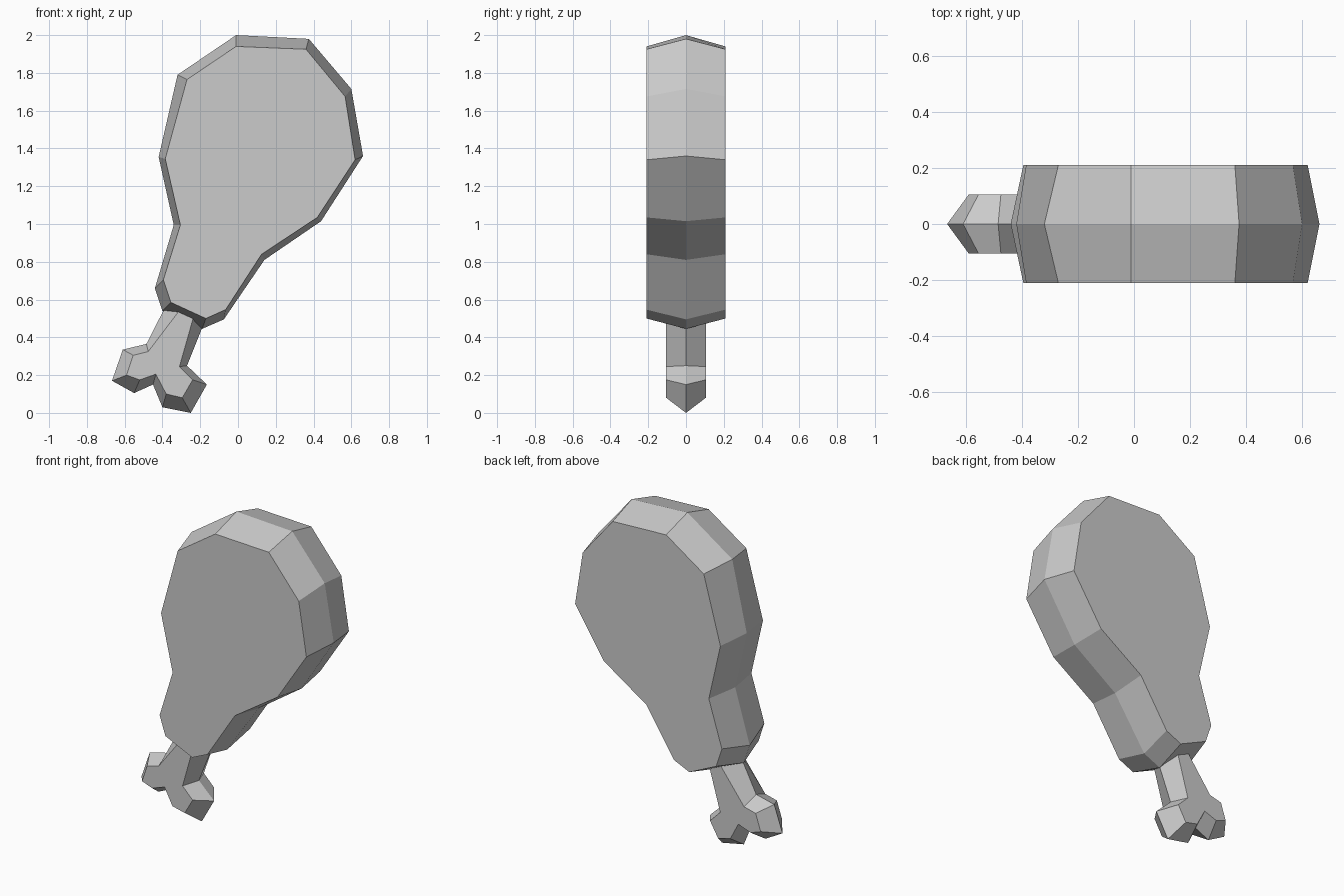
import bpy
import bmesh


def bevelled_slab(name, profile, half_depth):
    """Slab with a wide rim profile at y=0 and a smaller one on both flat sides.
    Each profile row is (rim x, rim z, side x, side z)."""
    bm = bmesh.new()
    front = [bm.verts.new((p[2], -half_depth, p[3])) for p in profile]
    rim = [bm.verts.new((p[0], 0, p[1])) for p in profile]
    back = [bm.verts.new((p[2], half_depth, p[3])) for p in profile]
    n = len(profile)
    for a, b in ((front, rim), (rim, back)):
        for i in range(n):
            j = (i + 1) % n
            bm.faces.new((a[i], a[j], b[j], b[i]))
    bm.faces.new(front)
    bm.faces.new(back[::-1])
    bmesh.ops.recalc_face_normals(bm, faces=bm.faces)
    mesh = bpy.data.meshes.new(name)
    bm.to_mesh(mesh)
    bm.free()
    obj = bpy.data.objects.new(name, mesh)
    bpy.context.collection.objects.link(obj)
    return obj


# Meat: clockwise from the top
bevelled_slab("meat", [
    (-0.01, 2.00, -0.01, 1.94),
    (0.375, 1.98, 0.36, 1.925),
    (0.60, 1.715, 0.567, 1.675),
    (0.662, 1.36, 0.62, 1.34),
    (0.44, 1.015, 0.42, 1.035),
    (0.14, 0.81, 0.125, 0.84),
    (-0.075, 0.495, -0.065, 0.547),
    (-0.19, 0.445, -0.17, 0.50),
    (-0.40, 0.54, -0.355, 0.585),
    (-0.44, 0.66, -0.395, 0.705),
    (-0.34, 0.995, -0.305, 0.995),
    (-0.42, 1.355, -0.385, 1.345),
    (-0.32, 1.79, -0.27, 1.765),
], 0.21)

# Bone: shaft top is buried in the meat, two knobs at the lower end
bevelled_slab("bone", [
    (-0.15, 0.55, -0.215, 0.58),
    (-0.27, 0.25, -0.31, 0.245),
    (-0.165, 0.15, -0.24, 0.175),
    (-0.25, 0.0, -0.295, 0.08),
    (-0.40, 0.03, -0.38, 0.10),
    (-0.45, 0.15, -0.435, 0.205),
    (-0.55, 0.105, -0.52, 0.175),
    (-0.667, 0.17, -0.59, 0.20),
    (-0.61, 0.335, -0.555, 0.305),
    (-0.485, 0.365, -0.475, 0.325),
    (-0.36, 0.61, -0.285, 0.575),
], 0.105)
